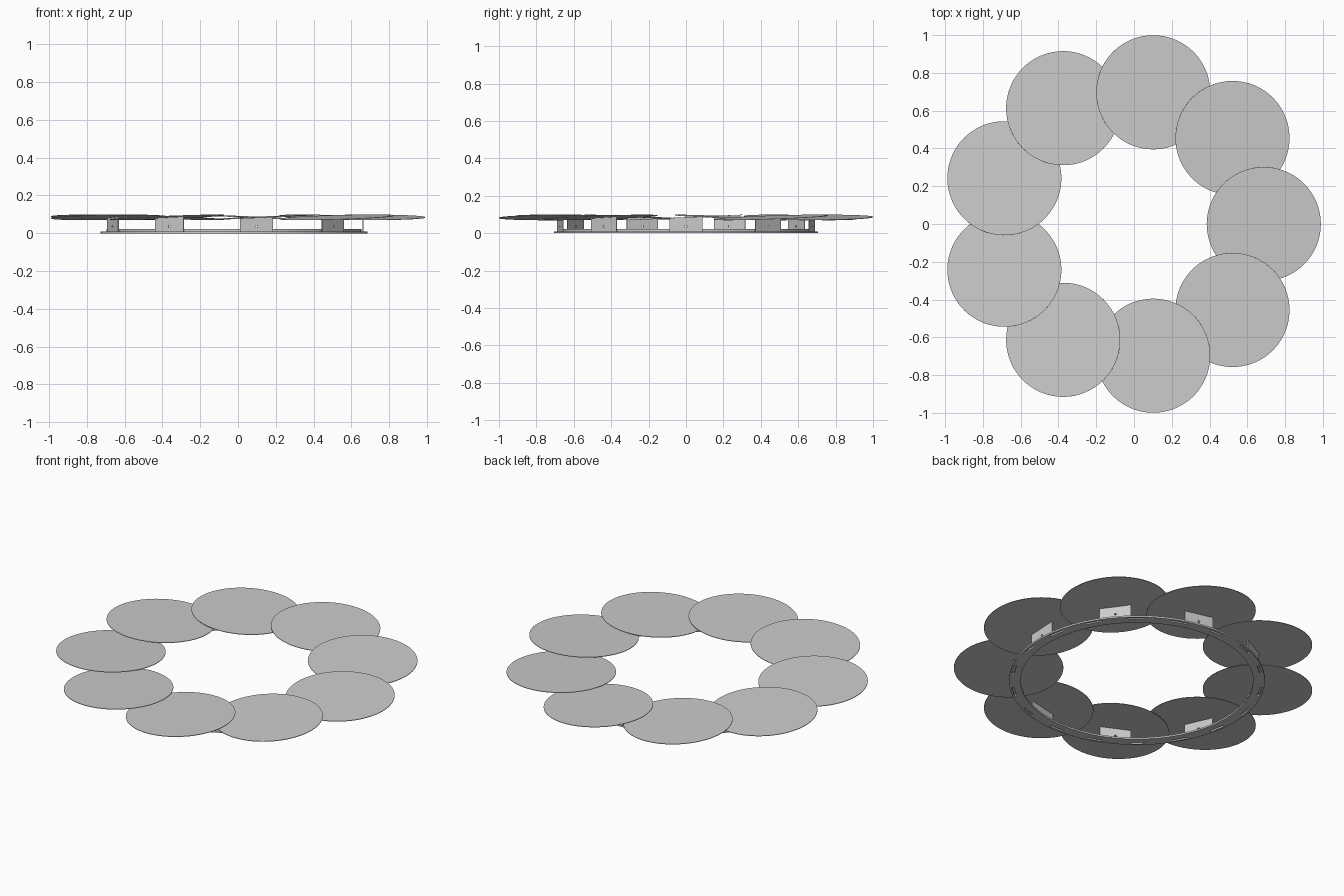
import bpy
from math import cos, sin, tan, pi, radians
from mathutils import Matrix

if "Cube" in bpy.data.objects:
    bpy.data.objects.remove(bpy.data.objects["Cube"], do_unlink=True)

COUNT = 9            # petals around the ring
CENTRE_X = -0.021
PETAL_ORBIT, PETAL_R, PETAL_Z = 0.708, 0.302, 0.084
TILT = 0.045         # each petal leans so that neighbours overlap
BRACKET_ORBIT, BRACKET_HALF = 0.682, 0.088
FLANGE_TOP = 0.01

grey = bpy.data.materials.new("light_grey")
grey.use_nodes = True
grey.diffuse_color = (0.6, 0.6, 0.6, 1)
grey.node_tree.nodes["Principled BSDF"].inputs["Base Color"].default_value = (0.6, 0.6, 0.6, 1)


def circle(radius, sides, x=0, y=0):
    return [(x + radius * cos(2 * pi * i / sides), y + radius * sin(2 * pi * i / sides))
            for i in range(sides)]


def arc_slot(r_in, r_out, middle, half):
    steps = [middle + half * (i / 4 - 1) for i in range(9)]
    return ([(r_out * cos(a), r_out * sin(a)) for a in steps] +
            [(r_in * cos(a), r_in * sin(a)) for a in reversed(steps)])


def plate(name, loops, thickness, matrix):
    """Flat sheet from an outline; inner loops become holes."""
    curve = bpy.data.curves.new(name + "_outline", "CURVE")
    curve.dimensions = "2D"
    curve.fill_mode = "BOTH"
    curve.extrude = thickness / 2
    for loop in loops:
        spline = curve.splines.new("POLY")
        spline.points.add(len(loop) - 1)
        for point, (x, y) in zip(spline.points, loop):
            point.co = (x, y, 0, 1)
        spline.use_cyclic_u = True
    temp = bpy.data.objects.new(name + "_temp", curve)
    bpy.context.collection.objects.link(temp)
    graph = bpy.context.evaluated_depsgraph_get()
    mesh = bpy.data.meshes.new_from_object(temp.evaluated_get(graph))
    bpy.data.objects.remove(temp, do_unlink=True)
    bpy.data.curves.remove(curve)
    mesh.name = name
    mesh.transform(matrix)
    mesh.materials.clear()
    mesh.materials.append(grey)
    for face in mesh.polygons:
        face.use_smooth = False
        face.material_index = 0
    obj = bpy.data.objects.new(name, mesh)
    bpy.context.collection.objects.link(obj)
    return obj


def at(z):
    return Matrix.Translation((CENTRE_X, 0, z))


# Base flange with a row of long slots
slots = [arc_slot(0.682, 0.694, radians(10 + 20 * i), radians(4)) for i in range(2 * COUNT)]
plate("base_flange", [circle(0.706, 128), circle(0.642, 128)] + slots, FLANGE_TOP,
      at(FLANGE_TOP / 2))

# Low upright rim on the flange
plate("base_rim", [circle(0.674, 128), circle(0.669, 128)], 0.012, at(FLANGE_TOP + 0.006))

# Upright brackets and the petals they carry
slope = BRACKET_HALF * tan(TILT)
for i in range(COUNT):
    turn = Matrix.Rotation(2 * pi * i / COUNT, 4, "Z")

    # Bracket drawn in its own plane: first axis along the ring, second axis up
    outline = [(-BRACKET_HALF, FLANGE_TOP), (BRACKET_HALF, FLANGE_TOP),
               (BRACKET_HALF, PETAL_Z + slope), (-BRACKET_HALF, PETAL_Z - slope)]
    upright = Matrix(((0, 0, 1, BRACKET_ORBIT), (1, 0, 0, 0), (0, 1, 0, 0), (0, 0, 0, 1)))
    plate(f"bracket_{i + 1}", [outline, circle(0.006, 16, 0, 0.036)], 0.005,
          at(0) @ turn @ upright)

    # Thin round petal leaning about its radial axis
    lean = Matrix.Translation((PETAL_ORBIT, 0, 0)) @ Matrix.Rotation(TILT, 4, "X")
    plate(f"petal_{i + 1}", [circle(PETAL_R, 96)], 0.003, at(PETAL_Z) @ turn @ lean)
